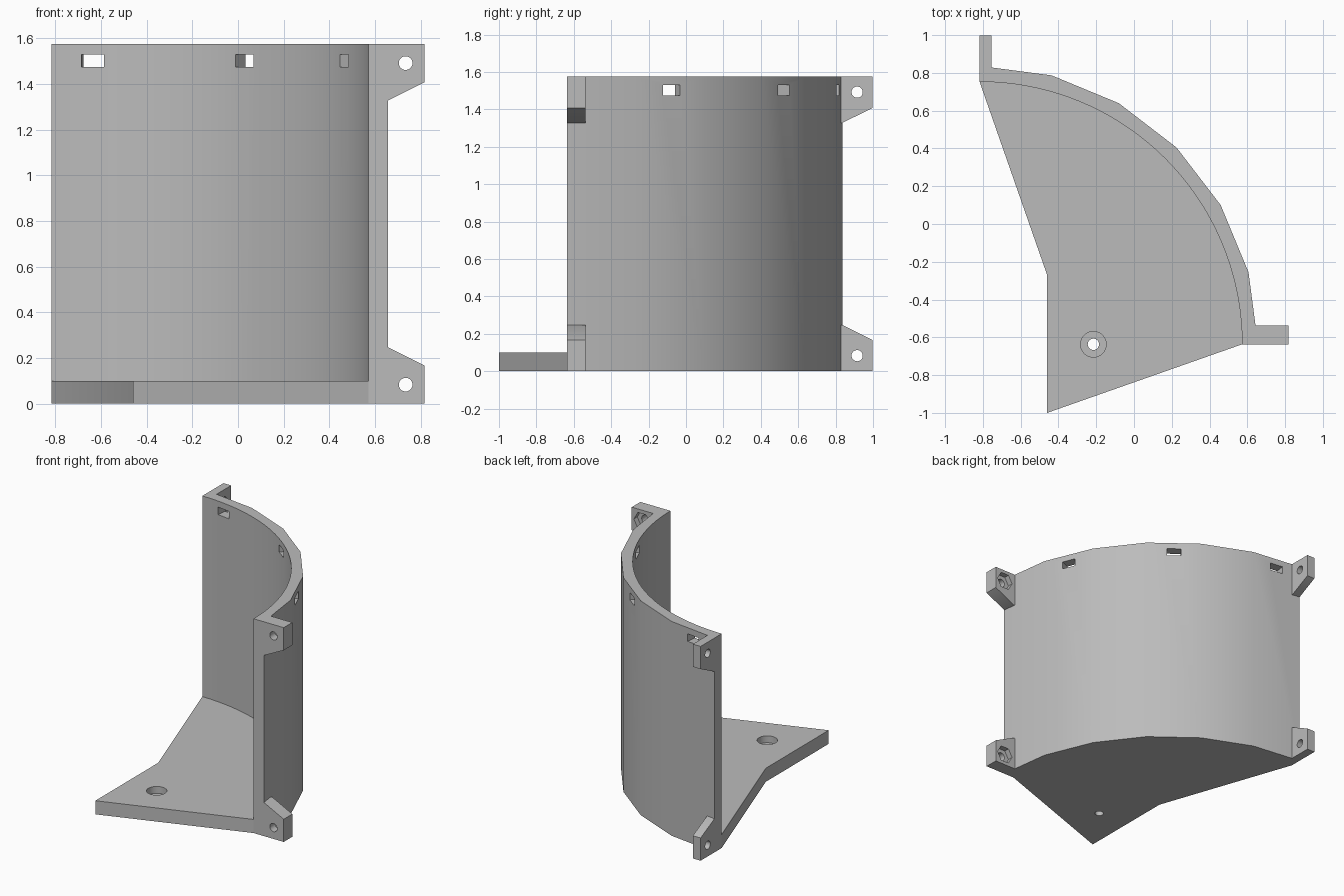
import bpy, bmesh, math
from mathutils import Matrix, Vector

if "Cube" in bpy.data.objects:
    bpy.data.objects.remove(bpy.data.objects["Cube"])

grey = bpy.data.materials.new("matte_grey")
grey.use_nodes = True
grey.diffuse_color = (0.5, 0.5, 0.5, 1)
grey.node_tree.nodes["Principled BSDF"].inputs["Base Color"].default_value = (0.5, 0.5, 0.5, 1)

CX, CY = -0.8175, -0.637          # axis of the curved wall
R_IN, R_OUT = 1.39, 1.474
TOP, FLOOR = 1.575, 0.1


def arc(radius, steps):
    quarter = math.pi / 2
    return [(CX + radius * math.cos(quarter * i / steps),
             CY + radius * math.sin(quarter * i / steps)) for i in range(steps + 1)]


def prism(name, points, extrude):
    """Closed polygon of 3D points swept along a vector."""
    bm = bmesh.new()
    face = bm.faces.new([bm.verts.new(p) for p in points])
    swept = bmesh.ops.extrude_face_region(bm, geom=[face])["geom"]
    bmesh.ops.translate(bm, vec=extrude, verts=[v for v in swept if isinstance(v, bmesh.types.BMVert)])
    bmesh.ops.recalc_face_normals(bm, faces=bm.faces)
    mesh = bpy.data.meshes.new(name)
    bm.to_mesh(mesh)
    bm.free()
    mesh.materials.append(grey)
    obj = bpy.data.objects.new(name, mesh)
    bpy.context.collection.objects.link(obj)
    return obj


def rod(name, centre, axis, radius, length, sides=32):
    """Straight prism with a regular section, centred on a point."""
    obj = prism(name, [(radius * math.cos(math.tau * i / sides), radius * math.sin(math.tau * i / sides), -length / 2)
                       for i in range(sides)], (0, 0, length))
    turn = {"x": Matrix.Rotation(math.pi / 2, 4, "Y"), "y": Matrix.Rotation(math.pi / 2, 4, "X"), "z": Matrix()}[axis]
    obj.data.transform(Matrix.Translation(centre) @ turn)
    return obj


def cut(obj, cutters):
    for cutter in cutters:
        cutter.hide_render = True
        mod = obj.modifiers.new(cutter.name, "BOOLEAN")
        mod.operation, mod.solver, mod.object = "DIFFERENCE", "EXACT", cutter
    bpy.context.view_layer.update()
    mesh = bpy.data.meshes.new_from_object(obj.evaluated_get(bpy.context.evaluated_depsgraph_get()))
    obj.modifiers.clear()
    obj.data = mesh
    for cutter in cutters:
        bpy.data.objects.remove(cutter)


# Curved wall: smooth inside, coarse facets outside, three radial slots
inner = arc(R_IN, 36)
wall = prism("curved_wall", [(x, y, 0) for x, y in inner + arc(R_OUT, 6)[::-1]], (0, 0, TOP))
slots = []
for degrees in (22.5, 52.5, 82.5):
    slot = prism("slot_cutter", [(1.3, -0.05, 1.475), (1.6, -0.05, 1.475), (1.6, 0.05, 1.475), (1.3, 0.05, 1.475)],
                 (0, 0, 0.055))
    slot.data.transform(Matrix.Translation((CX, CY, 0)) @ Matrix.Rotation(math.radians(degrees), 4, "Z"))
    slots.append(slot)
cut(wall, slots)

# Base plate with a counterbored screw hole
outline = inner + [(-0.46, -0.27), (-0.46, -1.0)]
base = prism("base_plate", [(x, y, 0) for x, y in outline], (0, 0, FLOOR))
cut(base, [rod("screw_cutter", (-0.215, CY, 0), "z", 0.03, 0.5),
           rod("counterbore_cutter", (-0.215, CY, FLOOR), "z", 0.068, 0.1)])

# Joining lugs: (distance beyond the wall axis, height) profile, at bottom and top
for level in ("lower", "upper"):
    def height(z):
        return z if level == "lower" else TOP - z
    profile = [(1.45, 0), (1.635, 0), (1.635, 0.167), (1.474, 0.247), (1.45, 0.247)]
    hole_z = height(0.083)

    side = prism(level + "_nut_lug", [(CX + d, CY, height(z)) for d, z in profile], (0, 0.1, 0))
    hole_x = CX + 1.552
    cut(side, [rod("bolt_cutter", (hole_x, CY, hole_z), "y", 0.03, 0.5),
               rod("nut_cutter", (hole_x, CY + 0.1, hole_z), "y", 0.066, 0.08, 6)])

    back = prism(level + "_bolt_lug", [(CX, CY + d, height(z)) for d, z in profile], (0.063, 0, 0))
    cut(back, [rod("bolt_cutter", (CX, CY + 1.552, hole_z), "x", 0.03, 0.5)])

# Smooth curved surfaces, keeping corners sharp
for obj in bpy.context.collection.objects:
    if obj.type == "MESH" and grey.name in obj.data.materials:
        obj.data.shade_smooth()
        obj.data.set_sharp_from_angle(angle=math.radians(30))
